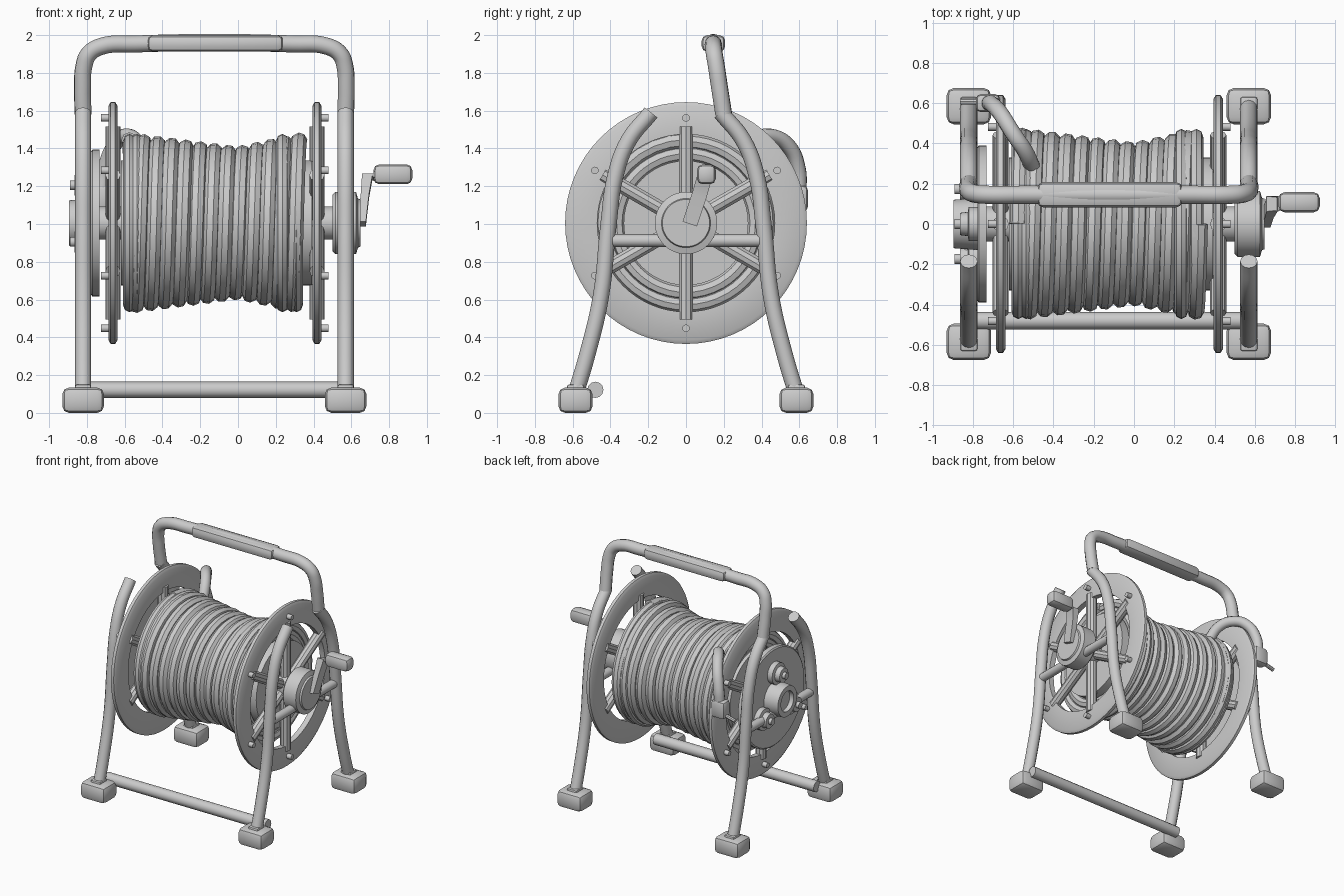
import bpy, bmesh, math
from mathutils import Vector, Matrix

if "Cube" in bpy.data.objects:
    bpy.data.objects.remove(bpy.data.objects["Cube"], do_unlink=True)

grey = bpy.data.materials.new("plain_grey")
grey.use_nodes = True
grey.diffuse_color = (0.6, 0.6, 0.6, 1)
grey.node_tree.nodes["Principled BSDF"].inputs["Base Color"].default_value = (0.6, 0.6, 0.6, 1)

AXLE = 1.005          # height of the reel axle
LEFT, RIGHT = -0.82, 0.57   # frame planes


def add_mesh(name, mesh):
    ob = bpy.data.objects.new(name, mesh)
    bpy.context.scene.collection.objects.link(ob)
    mesh.materials.clear()
    mesh.materials.append(grey)
    mesh.shade_smooth()
    mesh.set_sharp_from_angle(angle=math.radians(35))
    return ob


def from_bmesh(name, bm):
    bmesh.ops.recalc_face_normals(bm, faces=bm.faces)
    mesh = bpy.data.meshes.new(name)
    bm.to_mesh(mesh)
    bm.free()
    return add_mesh(name, mesh)


def tube(name, points, radius, kind="BEZIER", sides=4):
    """Round tube along a path, with capped ends."""
    curve = bpy.data.curves.new(name + "_path", "CURVE")
    curve.dimensions = "3D"
    curve.bevel_depth = radius
    curve.bevel_resolution = sides
    curve.resolution_u = 6
    curve.use_fill_caps = True
    spline = curve.splines.new(kind)
    if kind == "BEZIER":
        spline.bezier_points.add(len(points) - 1)
        for bp, p in zip(spline.bezier_points, points):
            bp.co = p
            bp.handle_left_type = bp.handle_right_type = "AUTO"
    else:
        spline.points.add(len(points) - 1)
        for sp, p in zip(spline.points, points):
            sp.co = (*p, 1)
    helper = bpy.data.objects.new(name + "_path", curve)
    mesh = bpy.data.meshes.new_from_object(helper)
    bpy.data.objects.remove(helper)
    return add_mesh(name, mesh)


def lathe(name, profile, y=0, z=AXLE, closed=False, steps=48):
    """Spin (x, radius) points around a line parallel to x."""
    bm = bmesh.new()
    verts = [bm.verts.new((x, y, z + r)) for x, r in profile]
    edges = [bm.edges.new(pair) for pair in zip(verts, verts[1:])]
    if closed:
        edges.append(bm.edges.new((verts[-1], verts[0])))
    bmesh.ops.spin(bm, geom=verts + edges, cent=(0, y, z), axis=(1, 0, 0),
                   angle=math.tau, steps=steps)
    bmesh.ops.remove_doubles(bm, verts=bm.verts, dist=0.0001)
    return from_bmesh(name, bm)


def disc(name, x0, x1, radius, y=0, z=AXLE, steps=32):
    return lathe(name, [(x0, 0), (x0, radius), (x1, radius), (x1, 0)], y, z, steps=steps)


def box(name, centre, size, bevel):
    bm = bmesh.new()
    bmesh.ops.create_cube(bm, size=1, matrix=Matrix.Translation(centre) @ Matrix.Diagonal((*size, 1)))
    bmesh.ops.bevel(bm, geom=bm.edges[:], offset=bevel, segments=2, affect="EDGES", profile=0.5)
    return from_bmesh(name, bm)


# Frame: two curved legs, two feet and a support bar on each side
leg = [(0.585, 0.1), (0.525, 0.3), (0.45, 0.62), (0.41, 1.0), (0.375, 1.25), (0.305, 1.44), (0.185, 1.59)]
for side, x in (("left_end", LEFT), ("right_end", RIGHT)):
    for place, s in (("front", -1), ("back", 1)):
        tube(f"{place}_leg_{side}", [(x, s * y, z) for y, z in leg], 0.043)
        box(f"{place}_foot_{side}", (x, s * 0.585, 0.067), (0.22, 0.18, 0.134), 0.035)
        box(f"{place}_foot_socket_{side}", (x, s * 0.585, 0.125), (0.085, 0.09, 0.05), 0.01)
    tube(f"support_bar_{side}", [(x, -0.39, 0.912), (x, 0.39, 0.912)], 0.034, "POLY")
tube("front_cross_bar", [(LEFT, -0.48, 0.122), (RIGHT + 0.03, -0.48, 0.122)], 0.043, "POLY")

# Carrying handle leaning forward from the back legs
middle = (LEFT + RIGHT) / 2
half = [(-0.695, 0.2, 1.58), (-0.698, 0.178, 1.72), (-0.69, 0.16, 1.84),
        (-0.665, 0.15, 1.9), (-0.6, 0.145, 1.94), (-0.42, 0.145, 1.953)]
handle = half + [(-x, y, z) for x, y, z in reversed(half)]
tube("carry_handle", [(middle + x, y, z) for x, y, z in handle], 0.045)
box("handle_grip", (-0.12, 0.145, 1.956), (0.72, 0.125, 0.088), 0.03)

# Reel flanges with rounded rims, spokes and rivets
for side, x, out in (("left_end", -0.662, -1), ("right_end", 0.418, 1)):
    rim = [(-0.022, 0.47), (0.022, 0.47), (0.024, 0.62), (0.012, 0.64), (-0.012, 0.64), (-0.024, 0.62)]
    lathe(f"flange_{side}", [(x + dx, r) for dx, r in rim], closed=True, steps=64)
    for i in range(6):
        a = math.radians(30 + 60 * i)
        d = Vector((0, math.cos(a), math.sin(a)))
        c = Vector((x, 0, AXLE))
        tube(f"spoke_{side}_{i + 1}", [c + d * 0.06, c + d * 0.51], 0.04, "POLY", 3)
        p = c + d * 0.557
        disc(f"rivet_{side}_{i + 1}", x + out * 0.02, x + out * 0.062, 0.02, p.y, p.z, 12)

# Drum and axle
disc("drum", -0.62, 0.392, 0.33, steps=48)
disc("axle", -0.86, 0.62, 0.088)

# Wound hose: a helix dipping in the middle, packed rings at both ends
def wind(x):
    return 0.366 + (0.127 * -x if x < 0 else 0.22 * x)


turns, per = 12, 32
helix = []
for i in range(turns * per + 1):
    x = -0.575 + 0.9 * i / (turns * per)
    a = math.tau * i / per
    helix.append((x, wind(x) * math.sin(a), AXLE + wind(x) * math.cos(a)))
tube("wound_hose", helix, 0.042, "POLY", 2)
for n, x in enumerate((-0.575, -0.535, 0.235, 0.31)):
    ring = [(x + 0.034 * math.cos(k * math.tau / 8), 0.432 + 0.04 * math.sin(k * math.tau / 8)) for k in range(8)]
    lathe(f"end_winding_{n + 1}", ring, closed=True)
    inner = [(px, r - 0.065) for px, r in ring]
    lathe(f"inner_winding_{n + 1}", inner, closed=True)

# Loose hose end looping over the flange, with its nozzle
tube("hose_end", [(-0.5, 0.27, 1.33), (-0.54, 0.36, 1.44), (-0.6, 0.45, 1.465),
                  (-0.66, 0.545, 1.41), (-0.705, 0.595, 1.29), (-0.72, 0.6, 1.17)], 0.04)
box("hose_nozzle", (-0.725, 0.6, 1.135), (0.12, 0.09, 0.14), 0.025)
tube("nozzle_tip", [(-0.74, 0.607, 1.1), (-0.86, 0.607, 1.07)], 0.015, "POLY", 2)

# Left bearing plate with an open hub and three bosses
lathe("bearing_plate", [(-0.732, 0), (-0.732, 0.39), (-0.77, 0.39), (-0.778, 0.38), (-0.778, 0)])
lathe("inlet_hub", [(-0.77, 0.08), (-0.77, 0.13), (-0.895, 0.12), (-0.895, 0.08)], closed=True)
for i, deg in enumerate((90, 210, 330)):
    y, z = 0.2 * math.cos(math.radians(deg)), AXLE + 0.2 * math.sin(math.radians(deg))
    lathe(f"plate_boss_{i + 1}", [(-0.77, 0), (-0.77, 0.085), (-0.82, 0.085), (-0.825, 0.06),
                                  (-0.865, 0.055), (-0.865, 0.025), (-0.89, 0.025), (-0.89, 0)], y, z, steps=24)

# Right hub and crank
lathe("crank_hub", [(0.5, 0), (0.5, 0.15), (0.515, 0.165), (0.625, 0.165), (0.635, 0.13),
                    (0.648, 0.125), (0.648, 0)])
bm = bmesh.new()
path = [(0.655, 0.02, 1.0), (0.672, 0.07, 1.15), (0.685, 0.1, 1.255), (0.74, 0.11, 1.262)]
rows = []
for (x, y, z), w, t in zip(path, (0.04, 0.04, 0.04, 0.03), (0.022, 0.022, 0.028, 0.03)):
    across = Vector((0, 0.95, -0.31)) * w
    deep = Vector((t, 0, 0)) if x < 0.7 else Vector((0, 0.31, 0.95)) * t
    c = Vector((x, y, z))
    rows.append([bm.verts.new(c + across * i + deep * j) for i, j in ((-1, -1), (1, -1), (1, 1), (-1, 1))])
for a, b in zip(rows, rows[1:]):
    for k in range(4):
        bm.faces.new((a[k], a[k - 1], b[k - 1], b[k]))
bm.faces.new(rows[0])
bm.faces.new(rows[-1])
from_bmesh("crank_arm", bm)
box("crank_grip", (0.82, 0.108, 1.263), (0.205, 0.1, 0.105), 0.03)
